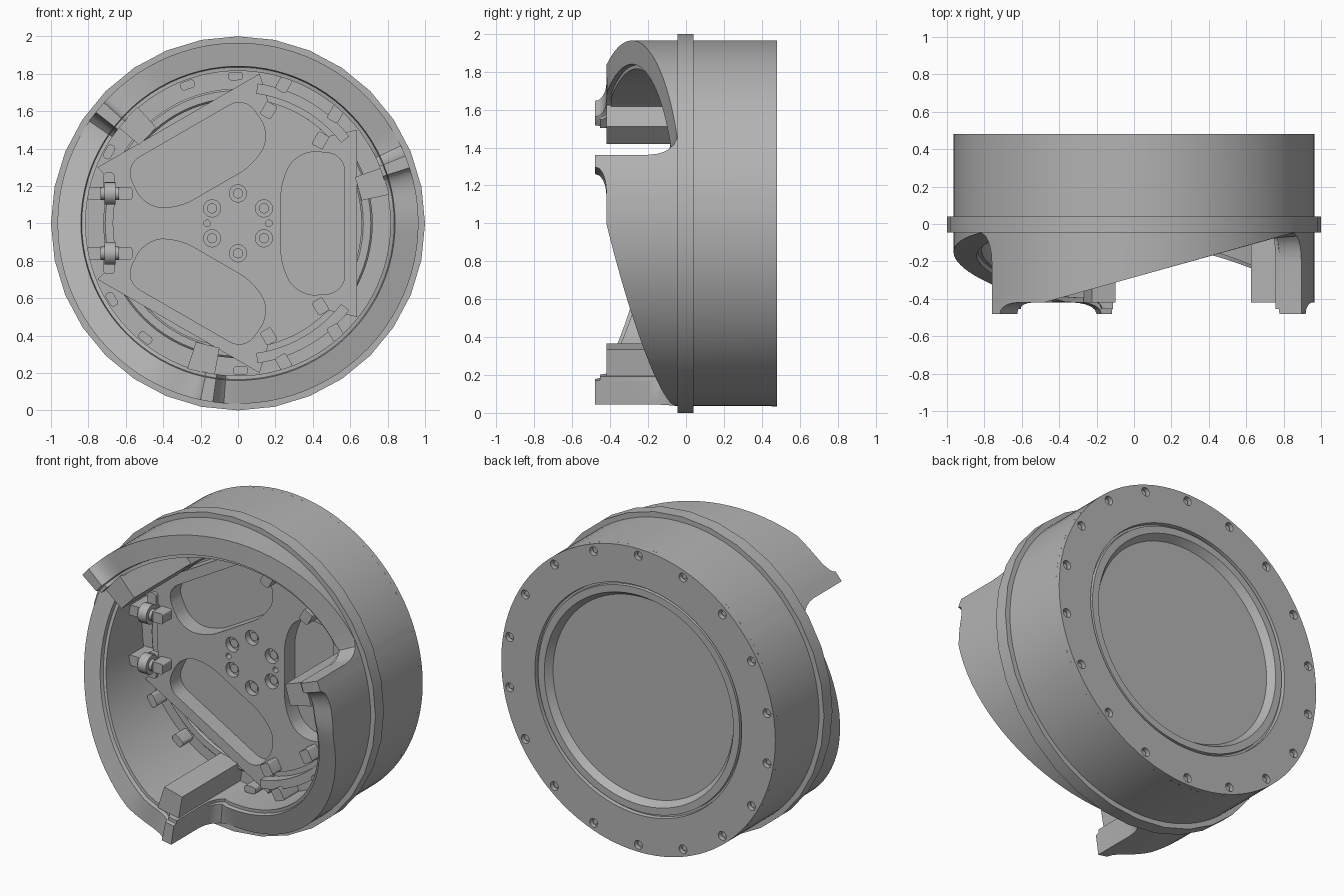
import bpy, bmesh, math
from mathutils import Matrix, Vector

if "Cube" in bpy.data.objects:
    bpy.data.objects.remove(bpy.data.objects["Cube"], do_unlink=True)

grey = bpy.data.materials.new("plain grey")
grey.use_nodes = True
GREY = (0.45, 0.45, 0.45, 1)
grey.diffuse_color = GREY
grey.node_tree.nodes["Principled BSDF"].inputs["Base Color"].default_value = GREY


def at(r, deg, y):
    """Point in cylindrical coordinates around the horizontal y axis."""
    a = math.radians(deg)
    return Vector((r * math.cos(a), y, 1 + r * math.sin(a)))


def smooth(ob):
    bpy.ops.object.select_all(action='DESELECT')
    ob.select_set(True)
    bpy.context.view_layer.objects.active = ob
    bpy.ops.object.shade_smooth_by_angle(angle=math.radians(30))


def finish(name, bm, merge=True):
    if merge:
        bmesh.ops.remove_doubles(bm, verts=bm.verts, dist=1e-5)
    bmesh.ops.recalc_face_normals(bm, faces=bm.faces)
    mesh = bpy.data.meshes.new(name)
    bm.to_mesh(mesh)
    bm.free()
    mesh.materials.append(grey)
    ob = bpy.data.objects.new(name, mesh)
    bpy.context.collection.objects.link(ob)
    smooth(ob)
    return ob


def lathe(name, profile, steps=96):
    bm = bmesh.new()
    rows = [[bm.verts.new(at(r, 360 * i / steps, y)) for r, y in profile] for i in range(steps)]
    n = len(profile)
    for i in range(steps):
        p, q = rows[i], rows[(i + 1) % steps]
        for j in range(n):
            k = (j + 1) % n
            if profile[j][0] > 0 or profile[k][0] > 0:
                bm.faces.new((p[j], p[k], q[k], q[j]))
    return finish(name, bm)


def prism(bm, outline, y0, y1, turn=0, round_off=0):
    """Extrude a front-view outline, turned about the axis, from y0 to y1."""
    c, s = math.cos(math.radians(turn)), math.sin(math.radians(turn))
    pts = [(x * c - z * s, 1 + x * s + z * c) for x, z in outline]
    lo = [bm.verts.new((x, y0, z)) for x, z in pts]
    hi = [bm.verts.new((x, y1, z)) for x, z in pts]
    bm.faces.new(lo)
    bm.faces.new(hi[::-1])
    n = len(pts)
    for i in range(n):
        j = (i + 1) % n
        bm.faces.new((lo[i], hi[i], hi[j], lo[j]))
    if round_off:
        edges = [e for v in lo for e in v.link_edges if e.other_vert(v) in hi]
        bmesh.ops.bevel(bm, geom=edges, offset=round_off, segments=6, profile=0.5,
                        affect='EDGES')


def circle(r, deg, radius, n=16):
    c = at(r, deg, 0)
    return [(c.x + radius * math.cos(math.tau * i / n),
             c.z - 1 + radius * math.sin(math.tau * i / n)) for i in range(n)]


def arc(r, a0, a1, n=12):
    pts = [at(r, a0 + (a1 - a0) * i / n, 0) for i in range(n + 1)]
    return [(p.x, p.z - 1) for p in pts]


def rect(r0, r1, t0, t1):
    return [(r0, t0), (r1, t0), (r1, t1), (r0, t1)]


def cut(ob, cutter):
    cutter.hide_render = True
    mod = ob.modifiers.new("cut", 'BOOLEAN')
    mod.object, mod.solver, mod.operation = cutter, 'EXACT', 'DIFFERENCE'
    bpy.context.view_layer.objects.active = ob
    bpy.ops.object.modifier_apply(modifier=mod.name)
    bpy.data.objects.remove(cutter, do_unlink=True)
    smooth(ob)


STEP = 22                     # angle of the first jaw step
SECTORS = [STEP + 120 * k for k in range(3)]


def front_edge(t, r):
    """Depth of the jaw rim, t degrees after a step."""
    if t < 6:
        return -0.2 + 0.15 * math.sqrt(1 - ((6 - t) / 6) ** 2)
    if t > 108:
        u = min(1, (t - 108) / 8)
        return -0.42 - 0.06 * (1 - math.sqrt(1 - u * u))
    return max(-0.42, -0.285 + 0.28 * r * math.cos(math.radians(t + STEP)))


# Shell: three ramps, each ending in a raised tip and a sheer step
bm = bmesh.new()
samples = [0, 0.3, 1, 2, 3.5, 6] + [6 + 4 * i for i in range(1, 26)] \
    + [108, 110, 112, 113.5, 114.7, 115.5, 116, 120]
columns = []
for start in SECTORS:
    for t in samples:
        outer, inner = front_edge(t, 0.965), front_edge(t, 0.835)
        a = start + t
        row = [at(0.965, a, 0.45), at(0.965, a, outer), at(0.84, a, inner),
               at(0.835, a, inner + 0.025), at(0.815, a, inner + 0.025), at(0.815, a, 0.22)]
        columns.append((t, [bm.verts.new(p) for p in row]))
for i, (t, p) in enumerate(columns):
    q = columns[(i + 1) % len(columns)][1]
    strips = range(1, 4) if t == 120 else range(5)
    for j in strips:
        bm.faces.new((p[j], p[j + 1], q[j + 1], q[j]))
finish("shell", bm, merge=False)

# Flange and inner floor
lathe("flange", [(0.95, -0.045), (1, -0.045), (1, 0.04), (0.95, 0.04)], 32)
lathe("inner_floor", [(0.83, 0.2), (0.68, 0.2), (0.68, 0.25), (0, 0.25),
                      (0, 0.3), (0.83, 0.3)])
lathe("bearing_ring", [(0.72, 0.22), (0.72, 0.16), (0.71, 0.15), (0.67, 0.15),
                       (0.66, 0.16), (0.66, 0.22)])

# Back cover with a dished centre and a circle of bolt holes
cover = lathe("back_cover", [(0, 0.43), (0.635, 0.43), (0.665, 0.475), (0.71, 0.475),
                             (0.712, 0.455), (0.725, 0.455), (0.728, 0.48), (0.965, 0.48),
                             (0.965, 0.45), (0.8, 0.4), (0, 0.39)])
bm = bmesh.new()
for k in range(18):
    prism(bm, circle(0.92, 10 + 20 * k, 0.028), 0.45, 0.6)
cut(cover, finish("cover_cutter", bm))
bm = bmesh.new()
for k in range(18):
    prism(bm, circle(0.92, 10 + 20 * k, 0.016), 0.44, 0.463)
finish("cover_bolts", bm)

# Three-armed plate with rounded pockets and bolt holes
outline = []
for k in range(3):
    for x, z in [(0.635, -0.5), (0.635, 0.5)] + arc(0.67, 44, 76):
        p = Matrix.Rotation(math.radians(120 * k), 2) @ Vector((x, z))
        outline.append((p.x, p.y))
bm = bmesh.new()
prism(bm, outline, 0.14, 0.26)
plate = finish("centre_plate", bm)
bm = bmesh.new()
pocket = [(0.23, -0.24), (0.33, -0.39), (0.57, -0.37), (0.57, 0.37), (0.33, 0.39), (0.23, 0.24)]
for k in range(3):
    prism(bm, pocket, 0.1, 0.245, 120 * k, 0.09)
for k in range(6):
    prism(bm, circle(0.16, 30 + 60 * k, 0.046, 24), 0.1, 0.18)
for a in (0, 180):
    prism(bm, circle(0.165, a, 0.018), 0.1, 0.18)
cut(plate, finish("plate_cutter", bm))
bm = bmesh.new()
for k in range(6):
    prism(bm, circle(0.16, 30 + 60 * k, 0.027), 0.16, 0.2)
finish("plate_bolts", bm)

# Ribs running back from each jaw tip
bm = bmesh.new()
for a in SECTORS:
    prism(bm, [(0.67, -0.065), (0.82, -0.075), (0.82, 0.075), (0.67, 0.065)], -0.42, 0.22, a - 6)
finish("jaw_ribs", bm)

# Studs on the outer ring of the floor
bm = bmesh.new()
for a in (91, 110, 151, 211, 231, 271):
    prism(bm, rect(0.765, 0.81, -0.04, 0.04), 0.1, 0.2, a, 0.018)
finish("floor_studs", bm)

# Bracket blocks, curved strips and rollers in the three corners
blocks, strips, rollers = bmesh.new(), bmesh.new(), bmesh.new()
for a in (60, 180, 300):
    for side in (-0.16, 0.16):
        for r in (0.605, 0.765):
            prism(blocks, rect(r - 0.04, r + 0.04, side - 0.033, side + 0.033), 0.05, 0.2, a, 0.012)
        if a == 180:
            prism(blocks, rect(0.66, 0.72, side * 1.2 - 0.08, side * 1.2 + 0.08), 0.12, 0.2, a, 0.02)
            turn = Matrix.Rotation(-math.radians(a), 4, 'Y')
            for radius, depth in ((0.06, 0.06), (0.035, 0.1), (0.018, 0.16)):
                place = Matrix.Translation((0, 0, 1)) @ turn \
                    @ Matrix.Translation((0.685, 0.07, side)) \
                    @ Matrix.Rotation(math.pi / 2, 4, 'Y')
                bmesh.ops.create_cone(rollers, cap_ends=True, segments=24, radius1=radius,
                                      radius2=radius, depth=depth, matrix=place)
    if a != 180:
        prism(strips, arc(0.70, -22, 22) + arc(0.755, 22, -22), 0.08, 0.16, a)
finish("bracket_blocks", blocks)
finish("curved_strips", strips)
finish("rollers", rollers, merge=False)
